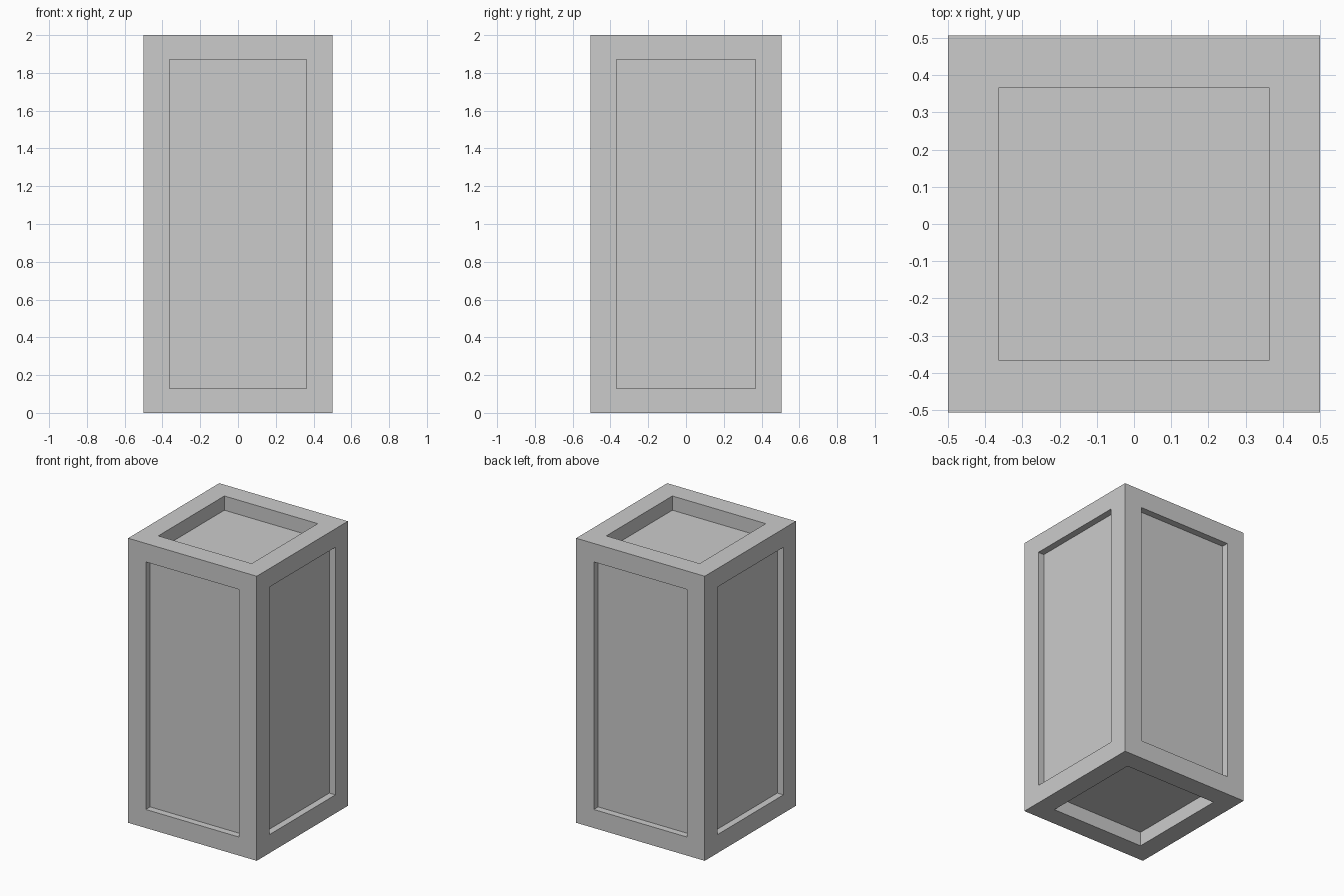
import bpy
import bmesh
from mathutils import Vector

if "Cube" in bpy.data.objects:
    bpy.data.objects.remove(bpy.data.objects["Cube"])

HALF = Vector((0.5, 0.506, 1.0))        # outer half sizes
OPENING = Vector((0.363, 0.367, 0.87))  # half sizes of the panel openings
DEPTH = (0.047, 0.048, 0.10)            # recess depth on x, y and z sides

# Crate body: a block with a recessed panel in each of its six sides
bm = bmesh.new()
bmesh.ops.create_cube(bm, size=2.0)
bmesh.ops.scale(bm, vec=HALF, verts=bm.verts)
bm.normal_update()

sides = [(f, f.normal.copy()) for f in bm.faces]


def place(face, normal, depth_factor):
    """Fit a panel face to its opening at a given fraction of the depth."""
    axis = max(range(3), key=lambda i: abs(normal[i]))
    for v in face.verts:
        for i in range(3):
            sign = 1 if v.co[i] > 0 else -1
            if i == axis:
                v.co[i] = sign * (HALF[i] - DEPTH[i] * depth_factor)
            else:
                v.co[i] = sign * OPENING[i]


for face, normal in sides:
    # Frame border flush with the side
    bmesh.ops.inset_individual(bm, faces=[face], thickness=0.1)
    place(face, normal, 0)
    # Recess walls and floor
    bmesh.ops.inset_individual(bm, faces=[face], thickness=0.01)
    place(face, normal, 1)

bmesh.ops.translate(bm, verts=bm.verts, vec=(0, 0, HALF.z))
bmesh.ops.recalc_face_normals(bm, faces=bm.faces)

mesh = bpy.data.meshes.new("panelled_crate")
bm.to_mesh(mesh)
bm.free()
crate = bpy.data.objects.new("panelled_crate", mesh)
bpy.context.collection.objects.link(crate)
